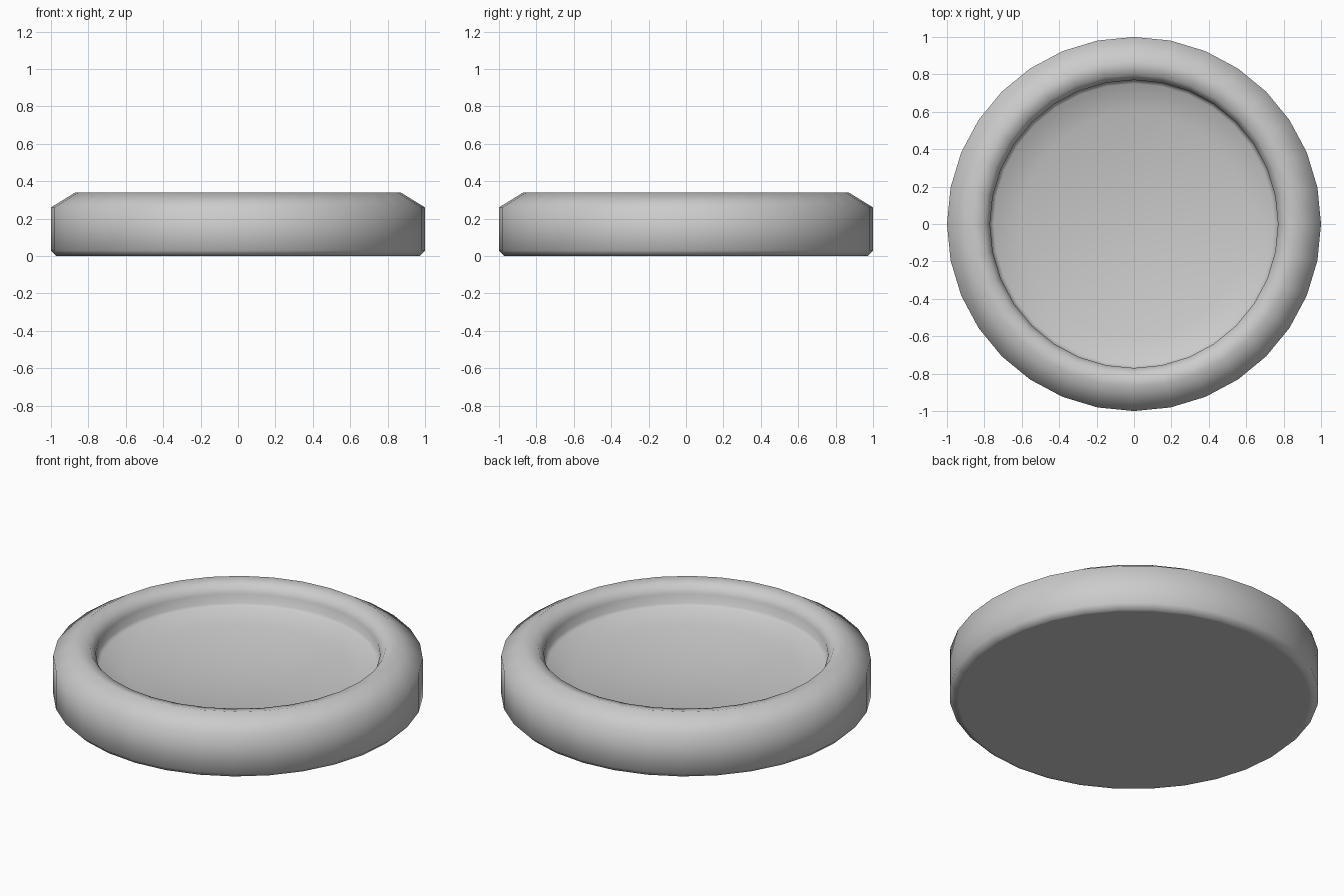
import bpy
import bmesh
import math

cube = bpy.data.objects.get("Cube")
if cube:
    bpy.data.objects.remove(cube, do_unlink=True)

SEGMENTS = 32


def make_material(name, color):
    mat = bpy.data.materials.new(name)
    mat.use_nodes = True
    mat.diffuse_color = color
    mat.node_tree.nodes["Principled BSDF"].inputs["Base Color"].default_value = color
    return mat


def lathe(name, profile, material):
    """Turn an (r, z) profile, starting and ending on the axis, about z."""
    bm = bmesh.new()
    verts = [bm.verts.new((r, 0, z)) for r, z in profile]
    edges = [bm.edges.new(pair) for pair in zip(verts, verts[1:])]
    bmesh.ops.spin(bm, geom=verts + edges, cent=(0, 0, 0), axis=(0, 0, 1),
                   angle=math.tau, steps=SEGMENTS)
    bmesh.ops.remove_doubles(bm, verts=bm.verts, dist=0.0005)
    bmesh.ops.recalc_face_normals(bm, faces=bm.faces)
    for face in bm.faces:
        face.smooth = True
    mesh = bpy.data.meshes.new(name)
    bm.to_mesh(mesh)
    bm.free()
    mesh.materials.append(material)
    obj = bpy.data.objects.new(name, mesh)
    bpy.context.collection.objects.link(obj)
    return obj


grey = make_material("light grey", (0.6, 0.6, 0.6, 1))

# Flat base, bevelled foot, upright side and rounded rim
outside = [(0, 0), (0.95, 0), (0.97, 0), (1, 0.03), (1, 0.26), (0.87, 0.34)]
lip = [(0.8, 0.325), (0.77, 0.28), (0.77, 0.225)]

# Shallow concave floor
FLOOR_RADIUS, FLOOR_LOW, FLOOR_RISE = 0.75, 0.12, 0.09
floor = [(FLOOR_RADIUS * t, FLOOR_LOW + FLOOR_RISE * t * t)
         for t in (1, 0.8, 0.6, 0.4, 0.2, 0)]

lathe("round_dish", outside + lip + floor, grey)
